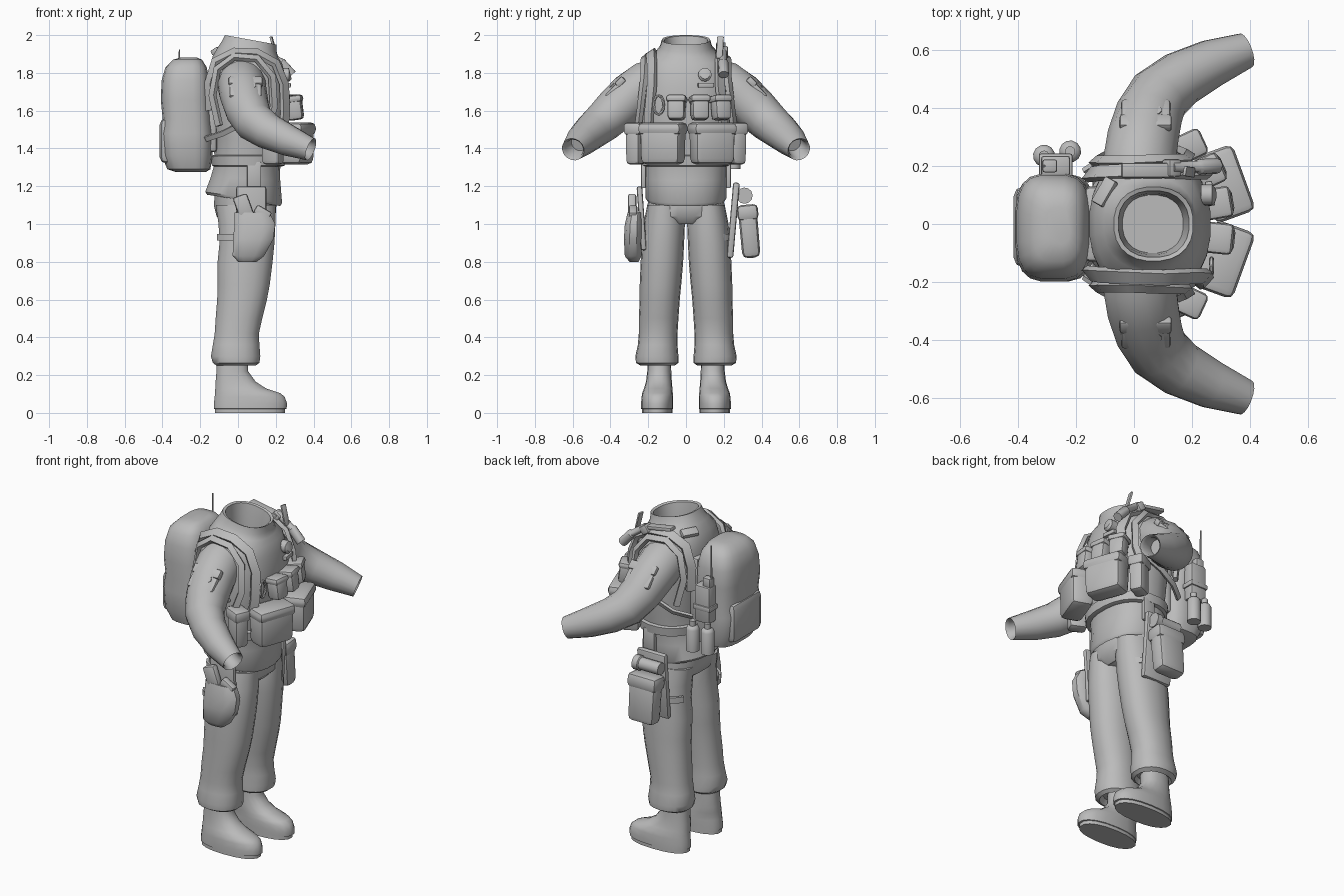
import bpy, bmesh, math
from mathutils import Vector as V, Matrix, Euler

cloth = bpy.data.materials.new("plain grey")
cloth.diffuse_color = (0.5, 0.5, 0.5, 1)


def finish(name, bm):
    bmesh.ops.recalc_face_normals(bm, faces=bm.faces)
    me = bpy.data.meshes.new(name)
    bm.to_mesh(me)
    bm.free()
    me.materials.append(cloth)
    ob = bpy.data.objects.new(name, me)
    bpy.context.collection.objects.link(ob)
    return ob


def loft(name, rings, n=20, p=2.0):
    """Skin rings of (centre, u, v); p above 2 squares the section."""
    bm, rows = bmesh.new(), []
    for c, u, v in rings:
        row = []
        for i in range(n):
            a = 2 * math.pi * (i + 0.5) / n
            ca, sa = math.cos(a), math.sin(a)
            row.append(bm.verts.new(c + u * math.copysign(abs(ca) ** (2 / p), ca)
                                    + v * math.copysign(abs(sa) ** (2 / p), sa)))
        rows.append(row)
    for a, b in zip(rows, rows[1:]):
        for i in range(n):
            bm.faces.new((a[i], a[(i + 1) % n], b[(i + 1) % n], b[i]))
    bm.faces.new(rows[0])
    bm.faces.new(rows[-1])
    return finish(name, bm)


def level(z, x0, x1, y0, y1, tilt=0):
    """Horizontal ring; tilt is the height change at the front."""
    return (V(((x0 + x1) / 2, (y0 + y1) / 2, z)), V(((x1 - x0) / 2, 0, tilt)), V((0, (y1 - y0) / 2, 0)))


def tangent(pts, i):
    return (pts[min(i + 1, len(pts) - 1)] - pts[max(i - 1, 0)]).normalized()


def tube(name, pts, radii, n=14):
    pts = [V(q) for q in pts]
    rings = []
    for i, c in enumerate(pts):
        t = tangent(pts, i)
        u = t.cross(V((0.3, 0.2, 1))).normalized()
        rings.append((c, u * radii[i], t.cross(u) * radii[i]))
    return loft(name, rings, n)


def strap(name, pts, width, thick=0.012, core=(0.05, 0, 1.65)):
    """Flat webbing facing away from the body core."""
    pts = [V(q) for q in pts]
    rings = []
    for i, c in enumerate(pts):
        t = tangent(pts, i)
        nrm = c - V(core)
        nrm = (nrm - t * nrm.dot(t)).normalized()
        rings.append((c, nrm * thick * 1.4, t.cross(nrm) * width * 0.707))
    return loft(name, rings, 4)


def box(name, loc, size, rot=(0, 0, 0), bevel=0.02, taper=1.0):
    bm = bmesh.new()
    bmesh.ops.create_cube(bm, size=1)
    for v in bm.verts:
        k = taper if v.co.z < 0 else 1
        v.co = V((v.co.x * size[0] * k, v.co.y * size[1] * k, v.co.z * size[2]))
    bmesh.ops.bevel(bm, geom=bm.edges[:], offset=bevel, segments=2, profile=0.5, affect='EDGES')
    bm.transform(Matrix.Translation(loc) @ Euler([math.radians(r) for r in rot]).to_matrix().to_4x4())
    return finish(name, bm)


def pouch(name, loc, size, rot=(0, 0, 0), bevel=0.025):
    """Bag with a flap lid over its top third."""
    box(name, loc, size, rot, bevel, 0.96)
    lift = Euler([math.radians(r) for r in rot]).to_matrix() @ V((0, 0, size[2] * 0.36))
    box(name + "_flap", V(loc) + lift, (size[0] + 0.012, size[1] + 0.012, size[2] * 0.3), rot, bevel * 0.8)


# jacket with a hollow collar
loft("jacket", [
    level(1.20, -.10, .19, -.18, .18), level(1.125, -.165, .225, -.205, .205, -.03),
    level(1.14, -.175, .235, -.215, .215, -.03), level(1.24, -.145, .225, -.215, .215, -.01),
    level(1.32, -.125, .225, -.22, .22), level(1.45, -.13, .25, -.24, .24),
    level(1.60, -.145, .265, -.25, .25), level(1.72, -.155, .265, -.245, .245),
    level(1.80, -.155, .25, -.235, .235, -.01), level(1.87, -.135, .235, -.215, .215, -.02),
    level(1.91, -.105, .215, -.16, .16, -.03), level(1.94, -.085, .205, -.138, .138, -.03),
    level(1.975, -.07, .205, -.128, .128, -.025), level(1.97, -.055, .19, -.115, .115, -.025),
    level(1.91, -.05, .18, -.105, .105, -.02), level(1.84, -.04, .17, -.10, .10)], 24, 2.3)

# vest lower edge, trouser seat
loft("vest_band", [level(1.305, -.13, .235, -.225, .225), level(1.31, -.14, .25, -.24, .24),
                   level(1.36, -.145, .255, -.245, .245), level(1.365, -.13, .24, -.23, .23)], 24, 2.3)
loft("trouser_seat", [level(1.0, -.06, .16, -.13, .13), level(1.04, -.115, .20, -.205, .205),
                      level(1.1, -.13, .205, -.205, .205), level(1.2, -.12, .2, -.2, .2)], 20, 2.4)

for s, side in ((-1, "right"), (1, "left")):
    # trouser leg with gathered cuff
    leg = [(1.10, -.12, .20, .02, .205), (1.0, -.105, .20, .006, .225), (.9, -.10, .195, .01, .235),
           (.8, -.11, .185, .015, .24), (.68, -.11, .17, .025, .245), (.6, -.112, .155, .033, .245),
           (.5, -.12, .13, .04, .25), (.42, -.125, .112, .045, .25), (.36, -.135, .115, .045, .255),
           (.30, -.145, .12, .04, .268), (.265, -.135, .115, .04, .265), (.25, -.115, .095, .06, .24),
           (.28, -.10, .08, .07, .22)]
    loft(side + "_leg", [level(z, a, b, s * c, s * d) for z, a, b, c, d in leg], 18, 2.2)
    # boot
    boot = [(.30, -.115, .055, .08, .20), (.22, -.115, .055, .078, .205), (.165, -.12, .095, .075, .212),
            (.13, -.122, .15, .072, .222), (.105, -.124, .225, .07, .232), (.085, -.126, .25, .068, .235),
            (.05, -.13, .262, .068, .238), (.022, -.13, .26, .068, .238), (.02, -.125, .25, .072, .232),
            (0, -.125, .25, .072, .232)]
    loft(side + "_boot", [level(z, a, b, s * c, s * d) for z, a, b, c, d in boot], 18, 2.3)
    # sleeve, hollow at the wrist
    path = [(.02, .13, 1.76), (.02, .21, 1.735), (.03, .29, 1.68), (.05, .37, 1.605), (.085, .44, 1.54),
            (.16, .50, 1.49), (.27, .555, 1.44), (.385, .598, 1.395), (.37, .592, 1.40), (.30, .565, 1.43)]
    pts = [V((x, s * y, z)) for x, y, z in path]
    radii = [.12, .128, .125, .118, .108, .097, .083, .062, .05, .045]
    rings = []
    for i, c in enumerate(pts):
        t = tangent(pts[:8], min(i, 7))
        u = t.cross(V((.3, 0, 1))).normalized()
        rings.append((c, u * radii[i], t.cross(u) * radii[i]))
    loft(side + "_sleeve", rings, 16)
    # upper arm pocket and round patch
    box(side + "_sleeve_pocket", (.04, s * .375, 1.715), (.17, .13, .035), (s * -45, 0, 0), .012)
    box(side + "_sleeve_flap", (.04, s * .348, 1.752), (.18, .055, .037), (s * -45, 0, 0), .01)
    nrm = V((0, s * .707, .707))
    c = V((.055, s * .39, 1.73))
    loft(side + "_patch", [(c, V((.04, 0, 0)), V((0, s * .02, -.02))),
                           (c + nrm * .006, V((.04, 0, 0)), V((0, s * .02, -.02)))], 14)
    # shoulder harness and pack straps
    strap(side + "_harness", [(-.15, s * .17, 1.60), (-.155, s * .17, 1.74), (-.12, s * .175, 1.86),
                              (-.02, s * .18, 1.91), (.10, s * .185, 1.905), (.20, s * .18, 1.85),
                              (.245, s * .18, 1.74), (.25, s * .195, 1.58), (.235, s * .20, 1.48)], .05)
    strap(side + "_arm_edge", [(-.10, s * .235, 1.52), (-.135, s * .215, 1.68), (-.11, s * .215, 1.82),
                               (-.02, s * .215, 1.885), (.10, s * .22, 1.875), (.18, s * .222, 1.78),
                               (.19, s * .24, 1.62), (.15, s * .255, 1.50)], .035)
    strap(side + "_pack_strap", [(-.17, s * .18, 1.45), (-.08, s * .24, 1.48), (.02, s * .258, 1.53),
                                 (.12, s * .258, 1.57)], .028, .008)
    # large front pouches and narrow side pouches
    pouch(side + "_front_pouch", (.31, s * .13 + .008, 1.425), (.135, .23, .22), (0, 0, s * 20), .032)
    pouch(side + "_side_pouch", (.185, s * .265, 1.425), (.11, .085, .22), (0, 0, s * 25), .022)

# three magazine pouches on the chest
for i, (x, y, a) in enumerate([(.30, -.05, -6), (.295, .073, 10), (.265, .185, 25)]):
    pouch("magazine_pouch_%d" % i, (x, y, 1.615), (.085, .095, .13), (0, -8, a), .02)

# snap hook loop
hook = [V((.267, -.145 + .026 * math.cos(a), 1.63 + .05 * math.sin(a)))
        for a in [2 * math.pi * k / 12 for k in range(13)]]
tube("snap_hook", hook, [.008] * 13, 6)
# chest dial and tab
tube("chest_dial", [(.23, .10, 1.79), (.27, .10, 1.79), (.278, .10, 1.792)], [.036, .036, .025], 12)
box("chest_tab", (.262, .105, 1.735), (.025, .085, .025), (0, 0, 8), .005)
# shoulder light with pointed blade end
tube("shoulder_light", [(.13, .195, 1.925), (.22, .197, 1.86), (.225, .197, 1.856), (.285, .2, 1.79)],
     [.02, .02, .027, .027], 10)
box("light_clamp", (.13, .193, 1.91), (.05, .06, .05), (0, 35, 0), .008)
box("shoulder_plate", (.05, .185, 1.935), (.19, .05, .022), (0, 10, 0), .006)
box("shoulder_blade", (.19, .18, 1.935), (.012, .035, .12), (0, -15, -10), .004)
box("back_collar_tab", (-.10, .11, 1.915), (.05, .10, .03), (0, -30, -30), .008)

# backpack
loft("backpack", [
    level(1.275, -.33, -.17, -.13, .11), level(1.29, -.375, -.145, -.17, .15),
    level(1.36, -.405, -.135, -.195, .17), level(1.48, -.412, -.13, -.20, .175),
    level(1.56, -.40, -.14, -.195, .17), level(1.66, -.41, -.145, -.20, .175),
    level(1.76, -.405, -.15, -.19, .17), level(1.83, -.385, -.165, -.17, .15),
    level(1.87, -.345, -.19, -.13, .11), level(1.882, -.30, -.22, -.07, .06)], 20, 3.2)
box("backpack_pocket", (-.365, -.01, 1.44), (.10, .28, .24), (0, 0, 0), .035)
box("backpack_panel", (-.14, 0, 1.58), (.06, .26, .40), (0, 0, 0), .02)
# radio, aerial and canisters on the pack's left side
box("radio", (-.27, .20, 1.57), (.10, .07, .22), (0, 0, 0), .01)
box("radio_band", (-.27, .202, 1.55), (.115, .08, .03), (0, 0, 0), .006)
box("radio_top", (-.29, .20, 1.70), (.05, .045, .06), (0, 0, 0), .008)
tube("aerial", [(-.31, .20, 1.70), (-.31, .20, 1.925)], [.006, .004], 6)
for i, (x, y) in enumerate([(-.31, .235), (-.22, .25)]):
    tube("canister_%d" % i, [(x, y, 1.29), (x, y, 1.42), (x, y, 1.435), (x, y, 1.44), (x, y, 1.47)],
         [.038, .038, .03, .018, .018], 12)

# right thigh holster
box("holster_plate", (.07, -.235, 1.03), (.16, .03, .34), (4, 0, 0), .012)
loft("holster", [level(.80, .0, .10, -.30, -.25), level(.83, -.03, .14, -.325, -.235),
                 level(.92, -.03, .19, -.33, -.23), level(1.0, -.02, .20, -.325, -.23),
                 level(1.06, -.02, .17, -.31, -.23)], 12, 2.8)
box("holster_grip", (.03, -.285, 1.09), (.08, .045, .13), (0, -20, 0), .014)
box("holster_guard", (.13, -.28, 1.06), (.09, .045, .05), (0, 30, 0), .012)
# left thigh pouch with a rolled flare
box("thigh_plate", (.04, .25, 1.02), (.19, .035, .40), (-5, 0, 0), .012)
pouch("thigh_pouch", (.04, .335, .96), (.18, .10, .28), (5, 0, 0), .03)
tube("flare", [(-.05, .31, 1.15), (.08, .31, 1.15), (.085, .31, 1.15), (.12, .31, 1.15)],
     [.036, .036, .043, .043], 12)
for s, side in ((-1, "right"), (1, "left")):
    box(side + "_hanger", (.085, s * .225, 1.26), (.075, .025, .14), (0, 0, 0), .006)
    strap(side + "_thigh_strap", [(.03 + .145 * math.cos(a), s * (.13 + .118 * math.sin(a)), .93)
          for a in [math.pi * (.12 + .76 * k / 10) for k in range(11)]], .035, .008, (.03, s * .12, .93))

# smooth shading with crisp edges
bpy.ops.object.select_all(action='SELECT')
bpy.context.view_layer.objects.active = bpy.context.selected_objects[0]
bpy.ops.object.shade_smooth_by_angle(angle=math.radians(40))
